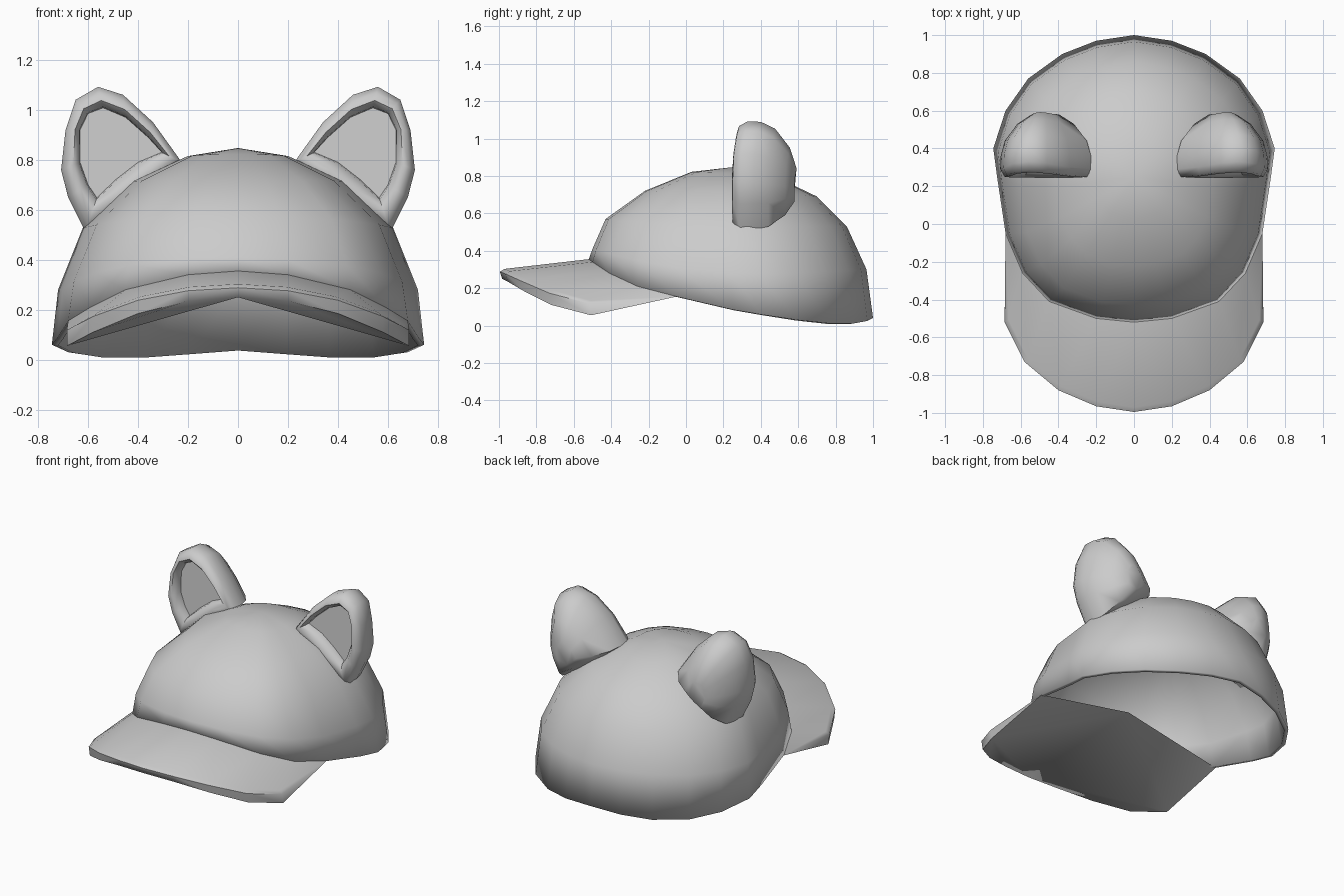
import bpy, bmesh, math

if "Cube" in bpy.data.objects:
    bpy.data.objects.remove(bpy.data.objects["Cube"])

grey = bpy.data.materials.new("grey")
grey.diffuse_color = (0.6, 0.6, 0.6, 1)
grey.use_nodes = True
grey.node_tree.nodes["Principled BSDF"].inputs["Base Color"].default_value = grey.diffuse_color


def make(name, verts, faces, angle=50):
    mesh = bpy.data.meshes.new(name)
    mesh.from_pydata(verts, [], faces)
    bm = bmesh.new()
    bm.from_mesh(mesh)
    bmesh.ops.remove_doubles(bm, verts=bm.verts, dist=0.0005)
    bmesh.ops.recalc_face_normals(bm, faces=bm.faces)
    bm.to_mesh(mesh)
    bm.free()
    mesh.materials.append(grey)
    ob = bpy.data.objects.new(name, mesh)
    bpy.context.collection.objects.link(ob)
    bpy.ops.object.select_all(action='DESELECT')
    ob.select_set(True)
    bpy.context.view_layer.objects.active = ob
    bpy.ops.object.shade_smooth_by_angle(angle=math.radians(angle))
    return ob


def bridge(rings):
    """Stack closed rings of equal length into verts and quads."""
    n = len(rings[0])
    verts = [p for r in rings for p in r]
    faces = [(k * n + i, k * n + (i + 1) % n, (k + 1) * n + (i + 1) % n, (k + 1) * n + i)
             for k in range(len(rings) - 1) for i in range(n)]
    return verts, faces


# Crown: half of the lower rim, from back to front
rim = [(0, 1, .04), (.2, .97, .025), (.38, .9, .012), (.56, .77, .012), (.68, .6, .03),
       (.745, .4, .06), (.725, .25, .085), (.68, -.05, .155), (.59, -.26, .21),
       (.45, -.41, .28), (.2, -.5, .34), (0, -.52, .355)]

# Higher levels: half width, front y, centre y, back y, front z, side z, back z
levels = [(.72, -.5, .38, .965, .41, .28, .3), (.62, -.43, .33, .86, .57, .53, .53),
          (.42, -.22, .28, .70, .72, .715, .69), (.2, .03, .26, .48, .822, .815, .795)]


def level(x, yf, yc, yb, zf, zs, zb):
    pts = []
    for px, py, _ in rim:
        t = (py - .4) / (.6 if py > .4 else .92)
        end_y, end_z = (yb, zb) if t > 0 else (yf, zf)
        pts.append((px * x / .745, yc + abs(t) * (end_y - yc), zs + t * t * (end_z - zs)))
    return pts


def full(half):
    return half + [(-x, y, z) for x, y, z in half[-2:0:-1]]


rings = [full(rim)] + [full(level(*l)) for l in levels]
verts, faces = bridge(rings)
n = len(rings[0])
verts.append((0, .25, .847))
faces += [(len(verts) - 1, 4 * n + i, 4 * n + (i + 1) % n) for i in range(n)]
crown = make("crown", verts, faces)
shell = crown.modifiers.new("thickness", 'SOLIDIFY')
shell.thickness = .025
shell.offset = -1

# Brim: outer edge from centre to side, as x, y, top z, bottom z
edge = [(0, -.995, .3, .25), (.2, -.965, .288, .235), (.4, -.88, .25, .185),
        (.58, -.73, .185, .11), (.685, -.52, .13, .055)]
verts, faces = [], []
for s in (1, -1):
    b = len(verts)
    verts += [(s * x, y, z) for x, y, z in rim[:6:-1]]
    verts += [(s * x, y, zt - .012) for x, y, zt, zb in edge]
    verts += [(s * x, y + .012, zb) for x, y, zt, zb in edge]
    verts += [(s * x * .97, y * .975, zt + .003) for x, y, zt, zb in edge]
    verts.append((0, -.05, .285))
    for i in range(4):
        faces += [(b + i, b + i + 1, b + 16 + i, b + 15 + i),
                  (b + 15 + i, b + 16 + i, b + 6 + i, b + 5 + i),
                  (b + 5 + i, b + 6 + i, b + 11 + i, b + 10 + i)]
    # side wall, then underside folded along the centre line
    faces += [(b + 4, b + 9, b + 19), (b + 4, b + 14, b + 9),
              (b + 10, b + 11, b + 12, b + 13, b + 14),
              (b + 20, b + 10, b + 14), (b + 20, b + 14, b + 4)]
make("brim", verts, faces, 60)

# Ears: outer outline and recess outline, as x, z
outer = [(.225, .79), (.34, .95), (.46, 1.06), (.56, 1.092), (.65, 1.04), (.69, .92),
         (.708, .76), (.68, .65), (.61, .51), (.45, .60), (.32, .70)]
inner = [(.305, .83), (.36, .89), (.45, .97), (.54, 1.008), (.6, .985), (.632, .92),
         (.632, .79), (.6, .7), (.565, .648), (.49, .72), (.4, .79)]


def ear_ring(mix, y, scale=1, drop=0):
    pts = []
    for (ox, oz), (ix, iz) in zip(outer, inner):
        x, z = ix + (ox - ix) * mix, iz + (oz - iz) * mix
        bow = .04 * ((z - .8) / .29) ** 2 if z > .8 else 0
        pts.append((.47 + (x - .47) * scale, y + bow * scale, .8 + (z - .8) * scale - drop))
    return pts


ear = [ear_ring(0, .305), ear_ring(.05, .275), ear_ring(.35, .247), ear_ring(.7, .25),
       ear_ring(1, .29), ear_ring(1, .36, .99), ear_ring(1, .44, .9, .01),
       ear_ring(1, .53, .62, .03), ear_ring(1, .58, .3, .05)]
verts, faces = bridge(ear)
m = len(outer)
faces += [tuple(range(m)), tuple(range(len(verts) - m, len(verts)))]
for name, s in (("right_ear", 1), ("left_ear", -1)):
    make(name, [(s * x, y, z) for x, y, z in verts], faces, 60)
